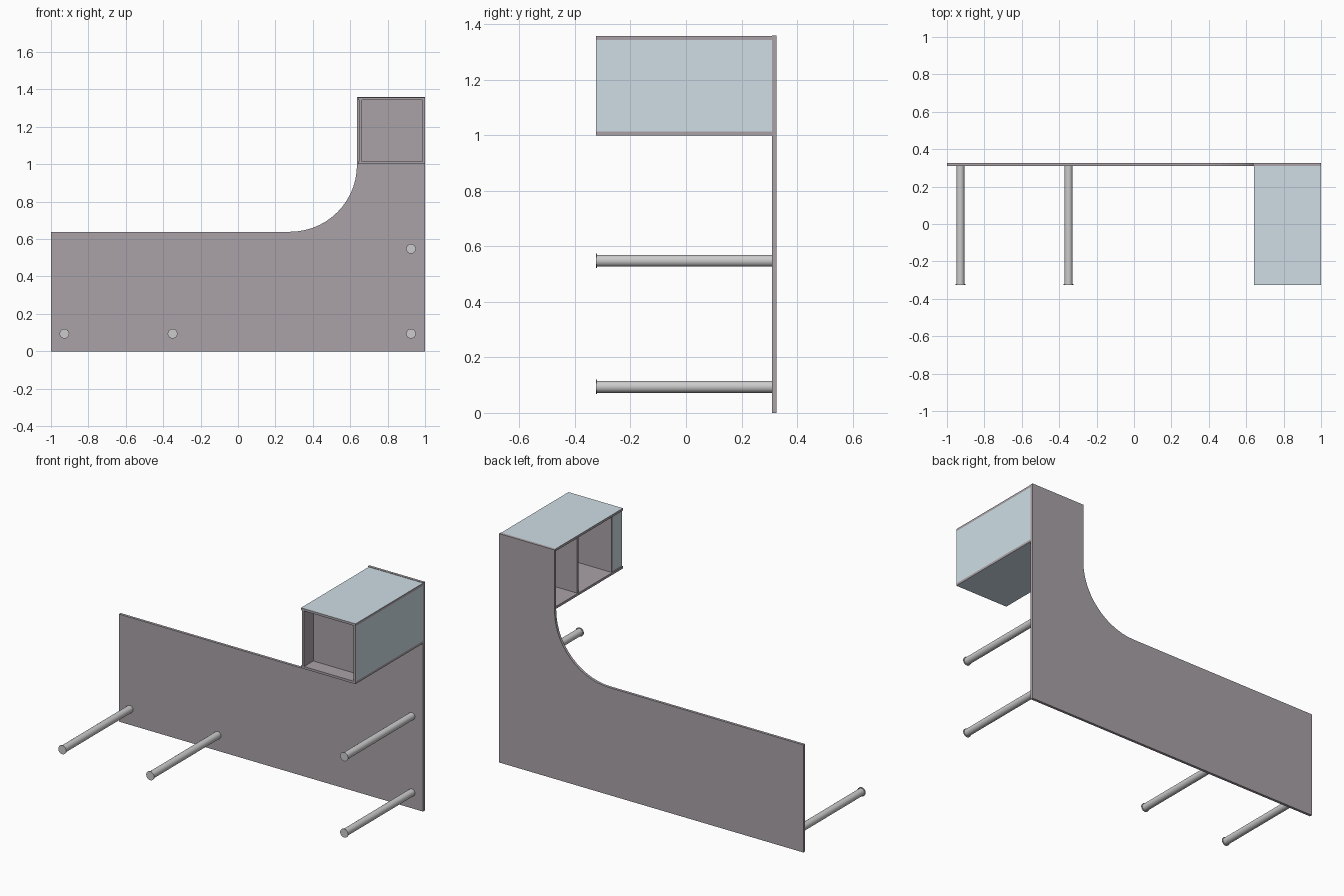
import bpy, bmesh, math
from mathutils import Vector, Matrix

if "Cube" in bpy.data.objects:
    bpy.data.objects.remove(bpy.data.objects["Cube"])


def material(name, rgb):
    m = bpy.data.materials.new(name)
    m.diffuse_color = (*rgb, 1)
    m.use_nodes = True
    m.node_tree.nodes["Principled BSDF"].inputs["Base Color"].default_value = m.diffuse_color
    return m


MAUVE = material("mauve_board", (0.40, 0.36, 0.39))
BLUE = material("pale_blue_face", (0.62, 0.73, 0.78))
Y_FRONT, Y_BOARD, Y_BACK = -0.325, 0.31, 0.326


def finish(bm, name, mats=()):
    bmesh.ops.recalc_face_normals(bm, faces=bm.faces[:])
    me = bpy.data.meshes.new(name)
    bm.to_mesh(me)
    bm.free()
    for m in mats:
        me.materials.append(m)
    ob = bpy.data.objects.new(name, me)
    bpy.context.collection.objects.link(ob)
    return ob


def panel(name, x, y, z, blue_dir=None):
    """Box between ranges; the face pointing along blue_dir is pale blue."""
    bm = bmesh.new()
    bmesh.ops.create_cube(bm, size=1)
    for v in bm.verts:
        v.co = [r[0] if c < 0 else r[1] for c, r in zip(v.co, (x, y, z))]
    bm.normal_update()
    if blue_dir:
        for f in bm.faces:
            f.material_index = int(f.normal.dot(Vector(blue_dir)) > 0.9)
    return finish(bm, name, (MAUVE, BLUE))


# L-shaped desk top with a rounded inner corner, standing on its long edge
R, SEG = 0.357, 14
outline = [(-1, 0), (1, 0), (1, 1.36), (0.636, 1.36)]
for i in range(SEG + 1):
    a = -math.pi / 2 * i / SEG
    outline.append((0.279 + R * math.cos(a), 0.996 + R * math.sin(a)))
outline.append((-1, 0.639))
bm = bmesh.new()
face = bm.faces.new([bm.verts.new((x, Y_BOARD, z)) for x, z in outline])
ext = bmesh.ops.extrude_face_region(bm, geom=[face], use_keep_orig=True)
for v in ext["geom"]:
    if isinstance(v, bmesh.types.BMVert):
        v.co.y = Y_BACK
finish(bm, "desk_top", [MAUVE])

# Cabinet shell: open on its left side and at the front
X0, X1, Z0, Z1, T = 0.642, 1.0, 1.0, 1.358, 0.014
depth = (Y_FRONT, Y_BOARD)
inner_z = (Z0 + T, Z1 - T)
inner_x = (0.648, X1 - T)
panel("cabinet_upper_panel", (X0, X1), depth, (Z1 - T, Z1), (0, 0, 1))
panel("cabinet_lower_panel", (X0, X1), depth, (Z0, Z0 + T), (0, 0, -1))
panel("cabinet_outer_side", (X1 - T, X1), depth, inner_z, (1, 0, 0))

# Internal dividers and the short side of the front recess
panel("cabinet_divider", inner_x, (0.085, 0.099), inner_z)
panel("cabinet_front_divider", inner_x, (-0.238, -0.224), inner_z)
panel("recess_side", (0.648, 0.662), (Y_FRONT, -0.238), inner_z, (-1, 0, 0))

# Round legs, each with a thin wider foot
for i, (x, z) in enumerate([(-0.928, 0.094), (-0.35, 0.094),
                            (0.925, 0.094), (0.925, 0.548)]):
    bm = bmesh.new()
    for r, y0, y1 in ((0.0215, Y_FRONT + 0.005, Y_BOARD),
                      (0.026, Y_FRONT, Y_FRONT + 0.005)):
        bmesh.ops.create_cone(
            bm, cap_ends=True, segments=24, radius1=r, radius2=r, depth=y1 - y0,
            matrix=Matrix.Translation((x, (y0 + y1) / 2, z))
            @ Matrix.Rotation(math.pi / 2, 4, 'X'))
    leg = finish(bm, f"leg_{i + 1}")
    bpy.ops.object.select_all(action='DESELECT')
    leg.select_set(True)
    bpy.context.view_layer.objects.active = leg
    bpy.ops.object.shade_smooth_by_angle()
